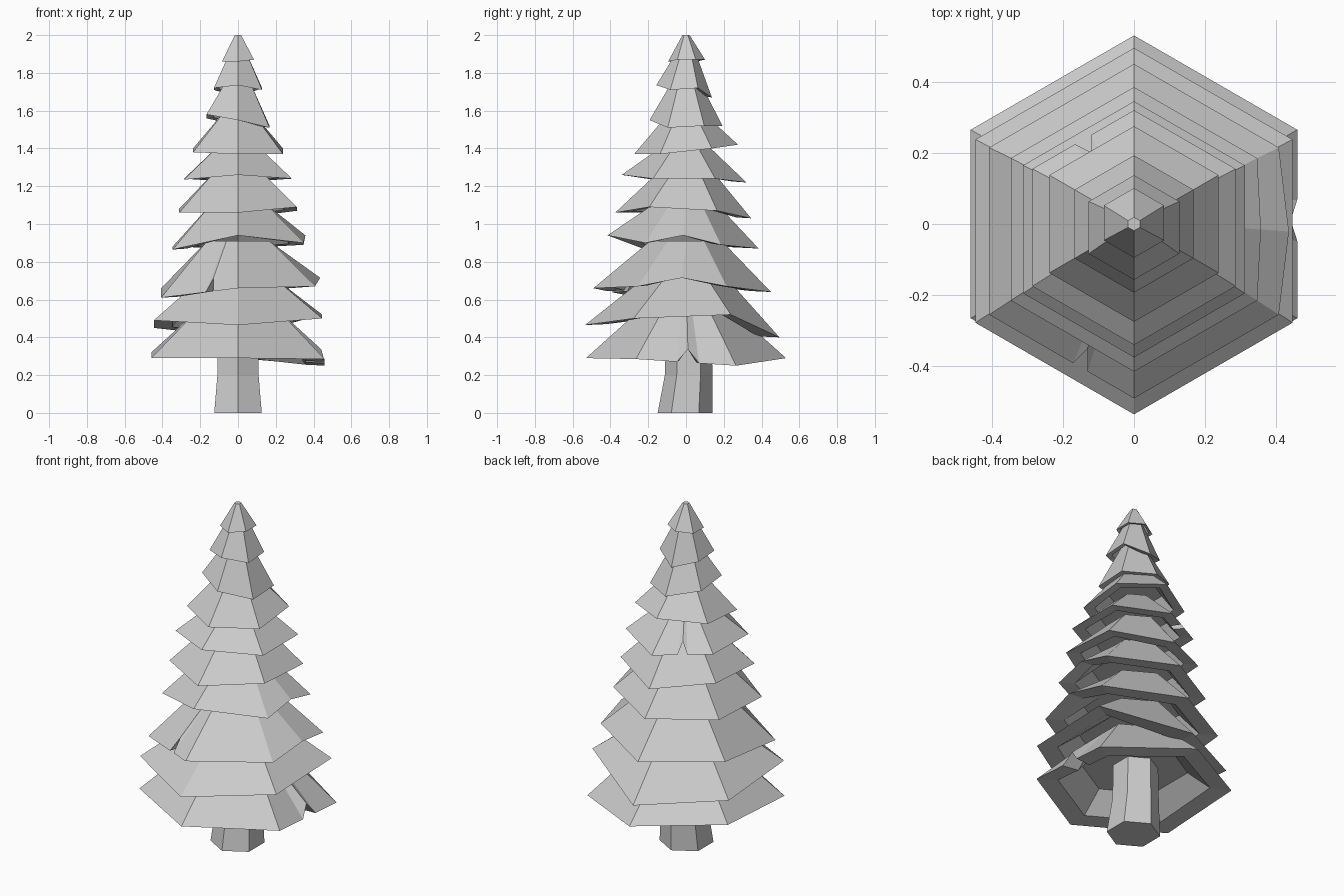
import bpy, bmesh
from math import radians, sin, cos
from mathutils import Vector

if "Cube" in bpy.data.objects:
    bpy.data.objects.remove(bpy.data.objects["Cube"])


def finish(name, rings):
    """Skin stacked rings of points and cap both ends."""
    bm = bmesh.new()
    loops = [[bm.verts.new(p) for p in ring] for ring in rings]
    n = len(loops[0])
    for a, b in zip(loops, loops[1:]):
        for i in range(n):
            j = (i + 1) % n
            bm.faces.new((a[i], a[j], b[j], b[i]))
    bm.faces.new(loops[0])
    bm.faces.new(loops[-1])
    bmesh.ops.recalc_face_normals(bm, faces=bm.faces)
    mesh = bpy.data.meshes.new(name)
    bm.to_mesh(mesh)
    bm.free()
    obj = bpy.data.objects.new(name, mesh)
    bpy.context.collection.objects.link(obj)
    return obj


def hexagon(r, y, heights):
    """Six corners, starting at the front and going round via the right."""
    return [Vector((r * cos(radians(60 * i - 90)), y + r * sin(radians(60 * i - 90)), z))
            for i, z in enumerate(heights)]


def scaled(ring, k, z=None, dz=0, y=0):
    return [Vector((p.x * k, y + (p.y - y) * k, p.z + dz if z is None else z)) for p in ring]


def tier(name, r, y, heights, top_r, top_z, cuts):
    corners = hexagon(r, y, heights)
    base, rim = [], []
    for i, a in enumerate(corners):
        b = corners[(i + 1) % 6]
        base.append(a)
        rim.append(a)
        # notches or bends in the rim: edge, position, half width, scale, lift
        for edge, t, w, k, lift in cuts:
            if edge == i:
                for s in ((t - w, t, t + w) if w else (t,)):
                    p = a.lerp(b, s)
                    base.append(p)
                    rim.append(Vector((p.x * k, p.y * k, p.z + lift)) if s == t else p)
    low = sum(heights) / 6
    top = [Vector((p.x * top_r / r, (p.y - y) * top_r / r, top_z)) for p in base]
    inner = scaled(rim, 0.78, dz=0.005, y=y)
    ceiling = scaled(base, 0.55, z=low + 0.45 * (top_z - low), y=y)
    finish(name, [top, rim, inner, ceiling])


# foliage tiers: radius, y shift, corner heights, top radius, top height, rim cuts
tiers = [
    (0.53, 0.0, (0.29, 0.285, 0.25, 0.29, 0.32, 0.29), 0.24, 0.55, [(1, 0.52, 0.11, 0.96, 0.07)]),
    (0.515, -0.02, (0.465, 0.50, 0.52, 0.40, 0.45, 0.49), 0.20, 0.73, []),
    (0.47, -0.02, (0.66, 0.67, 0.67, 0.64, 0.66, 0.61), 0.19, 0.91,
     [(1, 0.5, 0, 1.07, 0.045), (5, 0.63, 0.05, 0.87, 0.07)]),
    (0.40, -0.015, (0.94, 0.90, 0.89, 0.87, 0.88, 0.865), 0.15, 1.12, [(1, 0.5, 0, 1.03, 0.045)]),
    (0.36, -0.015, (1.06, 1.09, 1.07, 1.03, 1.08, 1.06), 0.14, 1.28, []),
    (0.33, -0.01, (1.26, 1.24, 1.24, 1.22, 1.24, 1.235), 0.10, 1.43, [(3, 0.5, 0.08, 0.85, 0.06)]),
    (0.275, 0.0, (1.37, 1.37, 1.40, 1.42, 1.40, 1.38), 0.08, 1.60, []),
    (0.193, 0.0, (1.55, 1.51, 1.52, 1.52, 1.56, 1.58), 0.07, 1.76, []),
    (0.147, -0.01, (1.735, 1.71, 1.72, 1.67, 1.71, 1.72), 0.05, 1.91, []),
    (0.098, 0.003, (1.86, 1.87, 1.87, 1.87, 1.86, 1.86), 0.019, 2.0, []),
]
for n, data in enumerate(tiers, 1):
    tier(f"foliage_tier_{n}", *data)

# trunk, slightly bent
finish("trunk", [hexagon(0.145, -0.005, [0.0] * 6),
                 hexagon(0.126, 0.014, [0.2] * 6),
                 hexagon(0.122, 0.014, [0.42] * 6)])
